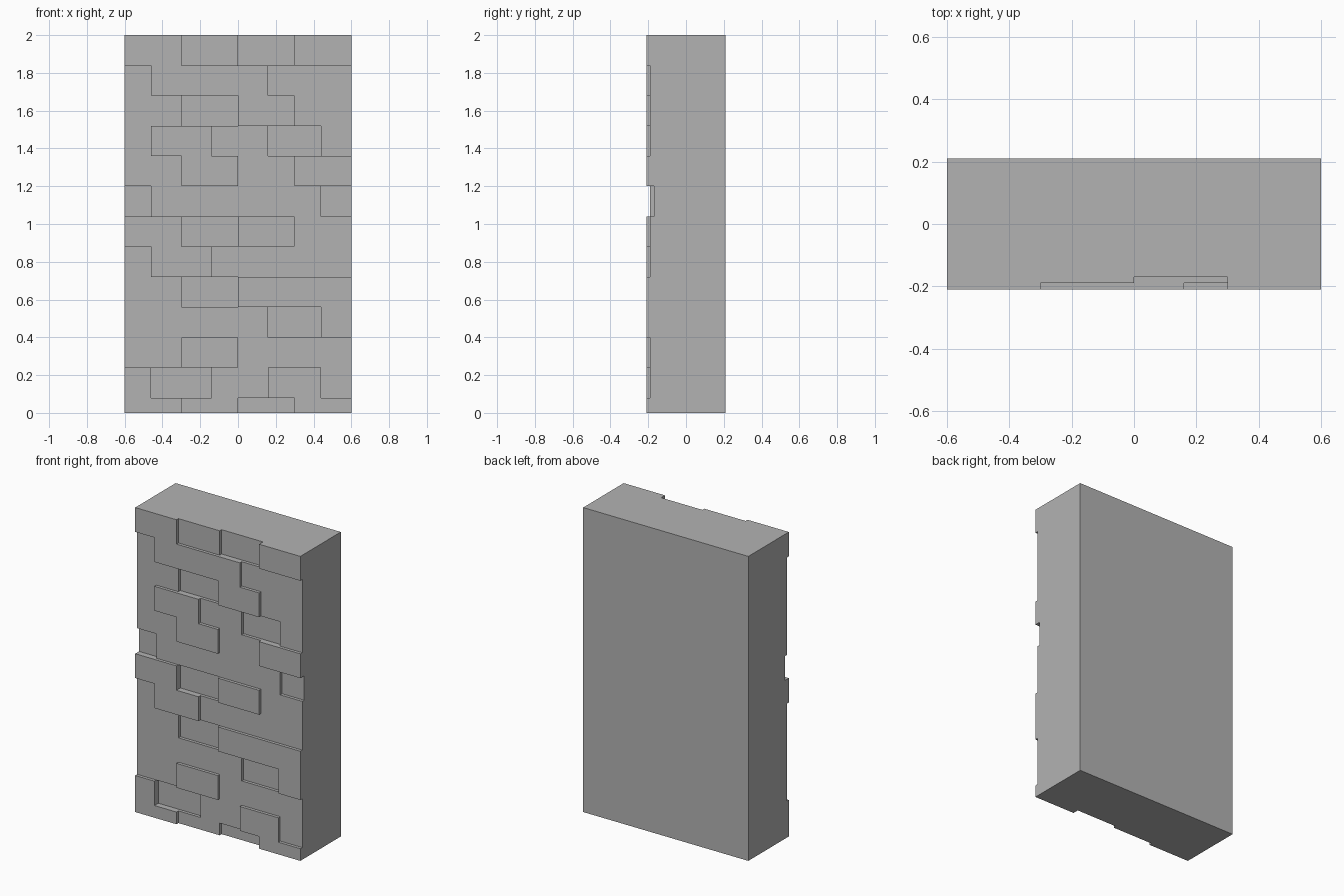
import bpy
import bmesh

cube = bpy.data.objects.get("Cube")
if cube:
    bpy.data.objects.remove(cube, do_unlink=True)

WIDTH, HEIGHT = 1.2, 2.0
FRONT, BACK, STEP = -0.21, 0.21, 0.02
COURSE = 0.16                      # height of one brick course
JOINTS_EVEN = (-0.3, 0.0, 0.3)
JOINTS_ODD = (-0.46, -0.14, 0.16, 0.44)

# Brick depths per course, bottom to top: p = proud, m = middle, d = deep
COURSES = ("pmdp", "pdmpm", "mpmm", "mmmdp", "mdpp", "mpmmm", "pdpm",
           "dmmmd", "mpmp", "mpmdm", "mdpm", "mppmm", "pmdp")


def course_of(z):
    return int((z + COURSE / 2) / COURSE)


def depth_at(x, z):
    """Depth letter of the brick that covers a point of the front."""
    row = course_of(z)
    joints = JOINTS_ODD if row % 2 else JOINTS_EVEN
    return COURSES[row][sum(x > j for j in joints)]


def cut(bm, point, normal):
    bmesh.ops.bisect_plane(bm, geom=bm.verts[:] + bm.edges[:] + bm.faces[:],
                           plane_co=point, plane_no=normal, dist=1e-5)


def raise_bricks(bm, letters):
    """Push the front faces of the chosen bricks out by one step."""
    faces = []
    for f in bm.faces:
        c = f.calc_center_median()
        if f.normal.y < -0.9 and depth_at(c.x, c.z) in letters:
            faces.append(f)
    result = bmesh.ops.extrude_face_region(bm, geom=faces)
    moved = [g for g in result["geom"] if isinstance(g, bmesh.types.BMVert)]
    bmesh.ops.translate(bm, verts=moved, vec=(0, -STEP, 0))
    bm.normal_update()


# Solid core whose front lies at the deepest bricks
bm = bmesh.new()
bmesh.ops.create_cube(bm, size=1)
core_front = FRONT + 2 * STEP
for v in bm.verts:
    v.co.x *= WIDTH
    v.co.y = core_front if v.co.y < 0 else BACK
    v.co.z = (v.co.z + 0.5) * HEIGHT

# Joints between bricks and courses
for x in JOINTS_EVEN + JOINTS_ODD:
    cut(bm, (x, 0, 0), (1, 0, 0))
for row in range(len(COURSES) - 1):
    cut(bm, (0, 0, COURSE * (row + 0.5)), (0, 0, 1))
bm.normal_update()

# Raise the bricks in two steps, then merge the flat areas
raise_bricks(bm, "mp")
raise_bricks(bm, "p")
bmesh.ops.dissolve_limit(bm, angle_limit=0.01, verts=bm.verts[:], edges=bm.edges[:])
bmesh.ops.recalc_face_normals(bm, faces=bm.faces[:])

mesh = bpy.data.meshes.new("brick_wall")
bm.to_mesh(mesh)
bm.free()
wall = bpy.data.objects.new("brick_wall", mesh)
bpy.context.scene.collection.objects.link(wall)

# Plain grey stone
GREY = (0.45, 0.45, 0.45, 1)
stone = bpy.data.materials.new("grey_stone")
stone.use_nodes = True
stone.diffuse_color = GREY
stone.node_tree.nodes["Principled BSDF"].inputs["Base Color"].default_value = GREY
mesh.materials.append(stone)
